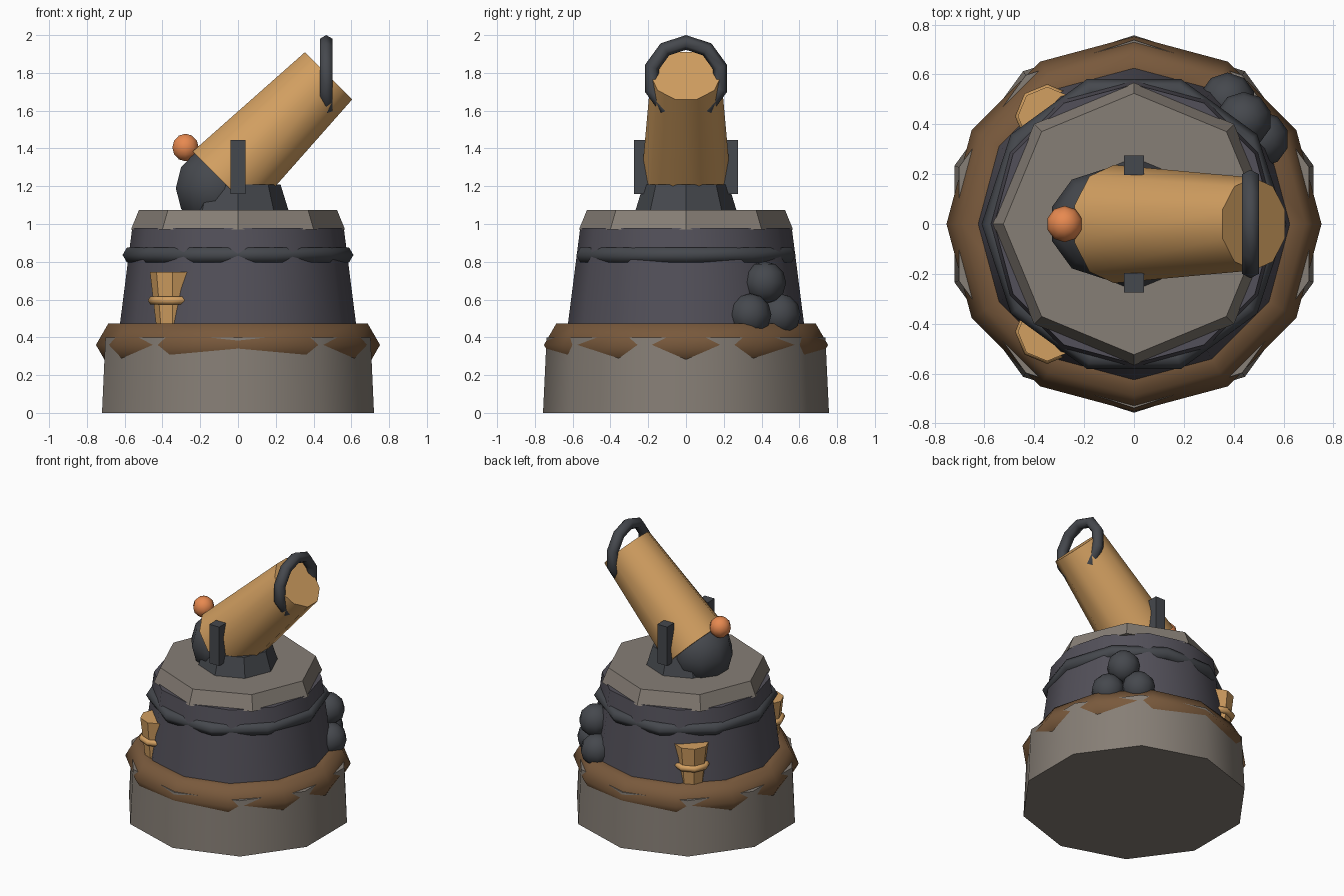
import bpy
from math import radians, pi

if "Cube" in bpy.data.objects:
    bpy.data.objects.remove(bpy.data.objects["Cube"])


def mat(name, rgb):
    m = bpy.data.materials.new(name)
    m.diffuse_color = (*rgb, 1)
    m.use_nodes = True
    m.node_tree.nodes["Principled BSDF"].inputs["Base Color"].default_value = m.diffuse_color
    return m


STONE = mat("stone", (0.24, 0.21, 0.18))
SLATE = mat("slate", (0.085, 0.08, 0.1))
IRON = mat("iron", (0.06, 0.065, 0.075))
EARTH = mat("earth", (0.19, 0.1, 0.045))
WOOD = mat("wood", (0.65, 0.35, 0.12))
EMBER = mat("ember", (0.8, 0.25, 0.08))


def finish(name, material, angle=40):
    ob = bpy.context.object
    ob.name = name
    ob.data.materials.append(material)
    bpy.ops.object.shade_smooth_by_angle(angle=radians(angle))
    return ob


def cone(name, n, r1, r2, z0, z1, material, x=0, y=0):
    bpy.ops.mesh.primitive_cone_add(vertices=n, radius1=r1, radius2=r2, depth=z1 - z0,
                                    location=(x, y, (z0 + z1) / 2))
    return finish(name, material)


def torus(name, n, R, r, loc, material, rot=(0, 0, 0), minor=6):
    bpy.ops.mesh.primitive_torus_add(major_segments=n, minor_segments=minor, major_radius=R,
                                     minor_radius=r, location=loc, rotation=rot)
    return finish(name, material, 65)


def ball(name, r, loc, material):
    bpy.ops.mesh.primitive_uv_sphere_add(segments=10, ring_count=6, radius=r, location=loc)
    return finish(name, material, 65)


# Tower, stacked from the ground up
cone("stone_base", 10, 0.757, 0.738, 0, 0.40, STONE)
torus("earth_ring", 12, 0.622, 0.13, (0, 0, 0.36), EARTH)
cone("tower_body", 12, 0.643, 0.56, 0.33, 0.98, SLATE)
torus("iron_band", 10, 0.565, 0.046, (0, 0, 0.836), IRON)
cone("stone_cap", 8, 0.567, 0.524, 0.97, 1.075, STONE)

# Cannon mount
cone("swivel", 8, 0.268, 0.225, 1.07, 1.21, IRON)
for side, label in ((-1, "front"), (1, "back")):
    bpy.ops.mesh.primitive_cube_add(size=1, location=(0, side * 0.236, 1.302))
    bpy.context.object.scale = (0.08, 0.078, 0.285)
    finish(label + "_bracket", IRON)

# Cannon tilted 45 degrees, with breech, fuse and muzzle ring
bpy.ops.mesh.primitive_cone_add(vertices=10, radius1=0.237, radius2=0.186, depth=0.792,
                                location=(0.2, 0, 1.505), rotation=(0, pi / 4, 0))
finish("cannon_barrel", WOOD)
ball("breech", 0.22, (-0.12, 0, 1.19), IRON)
ball("fuse_ball", 0.073, (-0.278, 0, 1.405), EMBER)
torus("muzzle_ring", 10, 0.19, 0.039, (0.467, 0, 1.771), IRON, (0, pi / 2, 0))

# Pile of cannonballs
for i, loc in enumerate(((0.375, 0.495, 0.52), (0.51, 0.34, 0.52), (0.44, 0.418, 0.69))):
    ball(f"cannonball_{i + 1}", 0.112, loc, IRON)

# Two hooped tubs
for side, label in ((-1, "front"), (1, "back")):
    x, y = -0.348, side * 0.432
    cone(label + "_tub", 8, 0.078, 0.118, 0.40, 0.745, WOOD, x, y)
    torus(label + "_tub_hoop", 8, 0.106, 0.023, (x, y, 0.595), WOOD)
